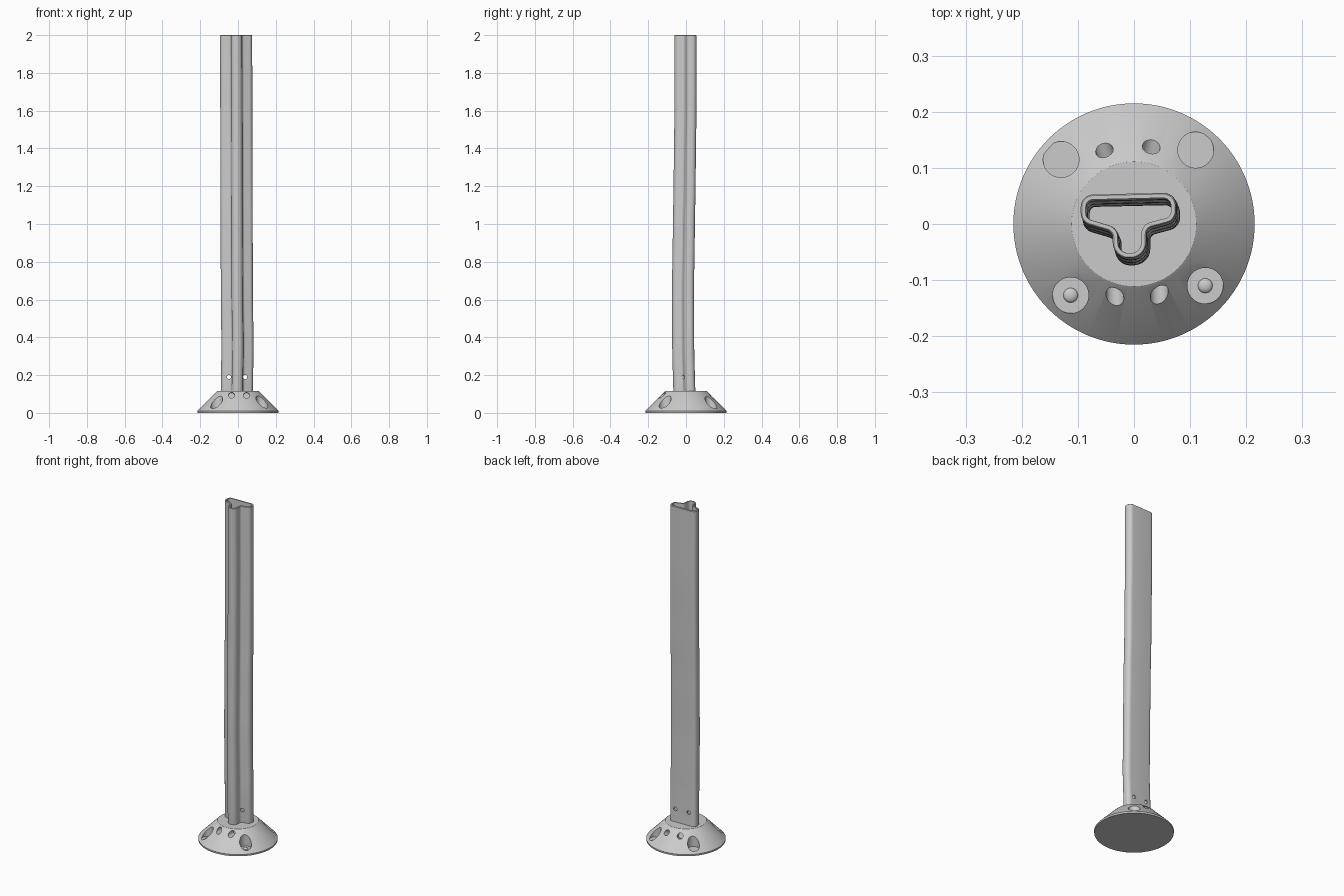
import bpy, bmesh, math
from mathutils import Vector, Matrix

if "Cube" in bpy.data.objects:
    bpy.data.objects.remove(bpy.data.objects["Cube"])


def make_object(name, bm):
    bmesh.ops.recalc_face_normals(bm, faces=bm.faces)
    me = bpy.data.meshes.new(name)
    bm.to_mesh(me)
    bm.free()
    ob = bpy.data.objects.new(name, me)
    bpy.context.collection.objects.link(ob)
    return ob


def smooth(ob, angle=35):
    bpy.ops.object.select_all(action='DESELECT')
    ob.select_set(True)
    bpy.context.view_layer.objects.active = ob
    bpy.ops.object.shade_smooth_by_angle(angle=math.radians(angle))


def loft(bm, rings):
    loops = [[bm.verts.new(p) for p in r] for r in rings]
    n = len(loops[0])
    for a, b in zip(loops, loops[1:]):
        for i in range(n):
            j = (i + 1) % n
            bm.faces.new((a[i], a[j], b[j], b[i]))
    bm.faces.new(loops[0])
    bm.faces.new(loops[-1])


def cylinder(bm, a, b, r, seg=32):
    a, b = Vector(a), Vector(b)
    d = b - a
    rot = d.to_track_quat('Z', 'Y').to_matrix().to_4x4()
    bmesh.ops.create_cone(bm, cap_ends=True, segments=seg, radius1=r, radius2=r,
                          depth=d.length, matrix=Matrix.Translation((a + b) / 2) @ rot)


def cut(ob, bm):
    cutter = make_object("cutter", bm)
    cutter.hide_render = True
    mod = ob.modifiers.new("holes", 'BOOLEAN')
    mod.operation, mod.solver, mod.object = 'DIFFERENCE', 'EXACT', cutter
    bpy.context.view_layer.objects.active = ob
    bpy.ops.object.modifier_apply(modifier=mod.name)
    bpy.data.objects.remove(cutter)


def fillet(corners, steps=7):
    """Round every corner (x, y, radius) of a closed polygon."""
    pts, n = [], len(corners)
    for i, (x, y, r) in enumerate(corners):
        p = Vector((x, y))
        u = (Vector(corners[i - 1][:2]) - p).normalized()
        v = (Vector(corners[(i + 1) % n][:2]) - p).normalized()
        half = u.angle(v) / 2
        c = p + (u + v).normalized() * (r / math.sin(half))
        s, e = p + u * (r / math.tan(half)) - c, p + v * (r / math.tan(half)) - c
        sweep = s.x * e.y - s.y * e.x
        ang = math.copysign(s.angle(e), sweep)
        for k in range(steps + 1):
            t = ang * k / steps
            pts.append(c + Vector((s.x * math.cos(t) - s.y * math.sin(t),
                                   s.x * math.sin(t) + s.y * math.cos(t))))
    return pts


def inset(pts, d):
    out, n = [], len(pts)
    for i, p in enumerate(pts):
        t = (pts[(i + 1) % n] - pts[i - 1]).normalized()
        out.append(p + Vector((-t.y, t.x)) * d)
    return out


# Conical foot
def circle(r, z, n=128):
    return [(r * math.cos(math.tau * i / n), r * math.sin(math.tau * i / n), z) for i in range(n)]


bm = bmesh.new()
loft(bm, [circle(0.214, 0), circle(0.215, 0.010), circle(0.114, 0.113), circle(0.111, 0.115)])
foot = make_object("foot", bm)

# Bolt pockets and small angled bores in the foot
POCKETS = [(-0.130, 0.115), (0.110, 0.132), (-0.113, -0.127), (0.127, -0.110)]
bm = bmesh.new()
for x, y in POCKETS:
    cylinder(bm, (x, y, 0.022), (x, y, 0.2), 0.032, 40)
for x in (-0.034, 0.045):
    cylinder(bm, (x, -0.085, 0.090), (x, -0.25, 0.100), 0.016)
for x, y in ((-0.052, 0.129), (0.030, 0.134)):
    out = Vector((x, y, 0)).normalized()
    p = Vector((x, y, 0.084))
    d = out + Vector((0, 0, 0.35))
    cylinder(bm, p - d * 0.03, p + d * 0.12, 0.016)
cut(foot, bm)
smooth(foot, 30)

# Bolt heads in the two front pockets
for i, (x, y) in enumerate(POCKETS[2:]):
    bm = bmesh.new()
    bmesh.ops.create_uvsphere(bm, u_segments=24, v_segments=12, radius=1,
                              matrix=Matrix.Translation((x, y, 0.022)) @ Matrix.Diagonal((0.013, 0.013, 0.007, 1)))
    smooth(make_object("bolt_head_%d" % (i + 1), bm), 60)

# Hollow three-lobed post that bends slightly along its height
outline = fillet([(-0.093, 0.004, 0.022), (-0.036, -0.013, 0.013), (-0.036, -0.060, 0.028),
                  (0.024, -0.060, 0.028), (0.024, -0.007, 0.013), (0.077, 0.007, 0.022),
                  (0.077, 0.057, 0.023), (-0.093, 0.053, 0.022)])
BEND = [(0.09, 0.002, -0.004), (0.16, 0.003, -0.009), (0.35, 0.005, -0.013), (0.65, 0.002, -0.014),
        (0.95, 0.001, -0.010), (1.25, 0.000, -0.005), (1.65, -0.001, -0.001), (2.0, -0.002, -0.001)]


def bend(z):
    for (z0, x0, y0), (z1, x1, y1) in zip(BEND, BEND[1:]):
        if z <= z1:
            t = (z - z0) / (z1 - z0)
            t = t * t * (3 - 2 * t)
            return x0 + (x1 - x0) * t, y0 + (y1 - y0) * t
    return BEND[-1][1:]


def section(pts, z):
    dx, dy = bend(z)
    return [(p.x + dx, p.y + dy, z) for p in pts]


def levels(a, b, n=36):
    return [a + (b - a) * i / n for i in range(n + 1)]


inner = inset(outline, 0.009)
lip = inset(outline, 0.002)
rings = [section(outline, z) for z in levels(0.09, 1.998)]
rings.append(section(lip, 2.0))
rings += [section(inner, z) for z in reversed(levels(0.12, 2.0))]
bm = bmesh.new()
loft(bm, rings)
post = make_object("post", bm)

# Through holes near the bottom of the post
bm = bmesh.new()
for x in (-0.048, 0.038):
    cylinder(bm, (x, -0.15, 0.19), (x, 0.15, 0.19), 0.011, 24)
cut(post, bm)
smooth(post, 40)
